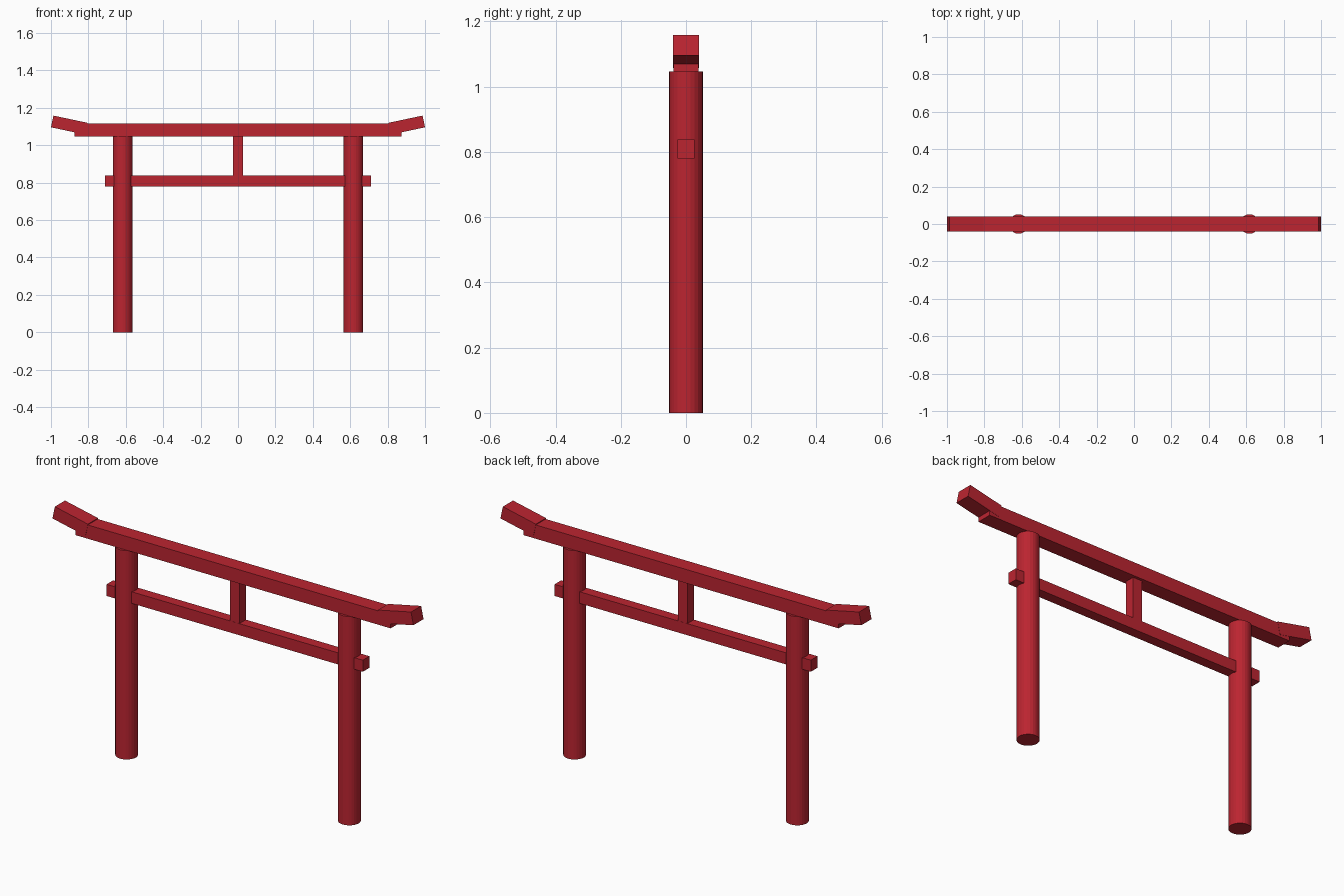
import bpy
import math

cube = bpy.data.objects.get("Cube")
if cube:
    bpy.data.objects.remove(cube, do_unlink=True)

# One red lacquer for the whole gate
red = bpy.data.materials.new("red_lacquer")
red.use_nodes = True
colour = (0.5, 0.018, 0.03, 1)
red.diffuse_color = colour
red.node_tree.nodes["Principled BSDF"].inputs["Base Color"].default_value = colour


def finish(name):
    obj = bpy.context.object
    obj.name = name
    obj.data.name = name
    obj.data.materials.append(red)
    return obj


def box(name, centre, size, tilt=0):
    bpy.ops.mesh.primitive_cube_add(size=1, location=centre, rotation=(0, tilt, 0))
    obj = finish(name)
    obj.scale = size
    return obj


POST_HEIGHT = 1.046
BEAM_TOP = 1.115
TIE_BOTTOM, TIE_TOP = 0.78, 0.838
TILT = math.radians(12)
TIP_LENGTH, TIP_HEIGHT = 0.187, 0.064

# Long top beam, lower tie beam and the short strut between them
box("top_beam", (0, 0, (POST_HEIGHT + BEAM_TOP) / 2), (1.746, 0.078, BEAM_TOP - POST_HEIGHT))
box("tie_beam", (0, 0, (TIE_BOTTOM + TIE_TOP) / 2), (1.42, 0.052, TIE_TOP - TIE_BOTTOM))
box("centre_strut", (0, 0, (TIE_TOP + POST_HEIGHT) / 2), (0.052, 0.05, POST_HEIGHT - TIE_TOP))

for side, label in ((1, "left"), (-1, "right")):
    # Round post
    bpy.ops.mesh.primitive_cylinder_add(vertices=24, radius=0.052, depth=POST_HEIGHT,
                                        location=(side * 0.617, 0, POST_HEIGHT / 2))
    finish(label + "_post")

    # Upturned beam tip, placed by its lower outer corner
    dx = TIP_LENGTH / 2 * math.cos(TILT) + TIP_HEIGHT / 2 * math.sin(TILT)
    dz = TIP_LENGTH / 2 * math.sin(TILT) - TIP_HEIGHT / 2 * math.cos(TILT)
    box(label + "_beam_tip", (side * (1 - dx), 0, 1.096 - dz),
        (TIP_LENGTH, 0.08, TIP_HEIGHT), -side * TILT)
